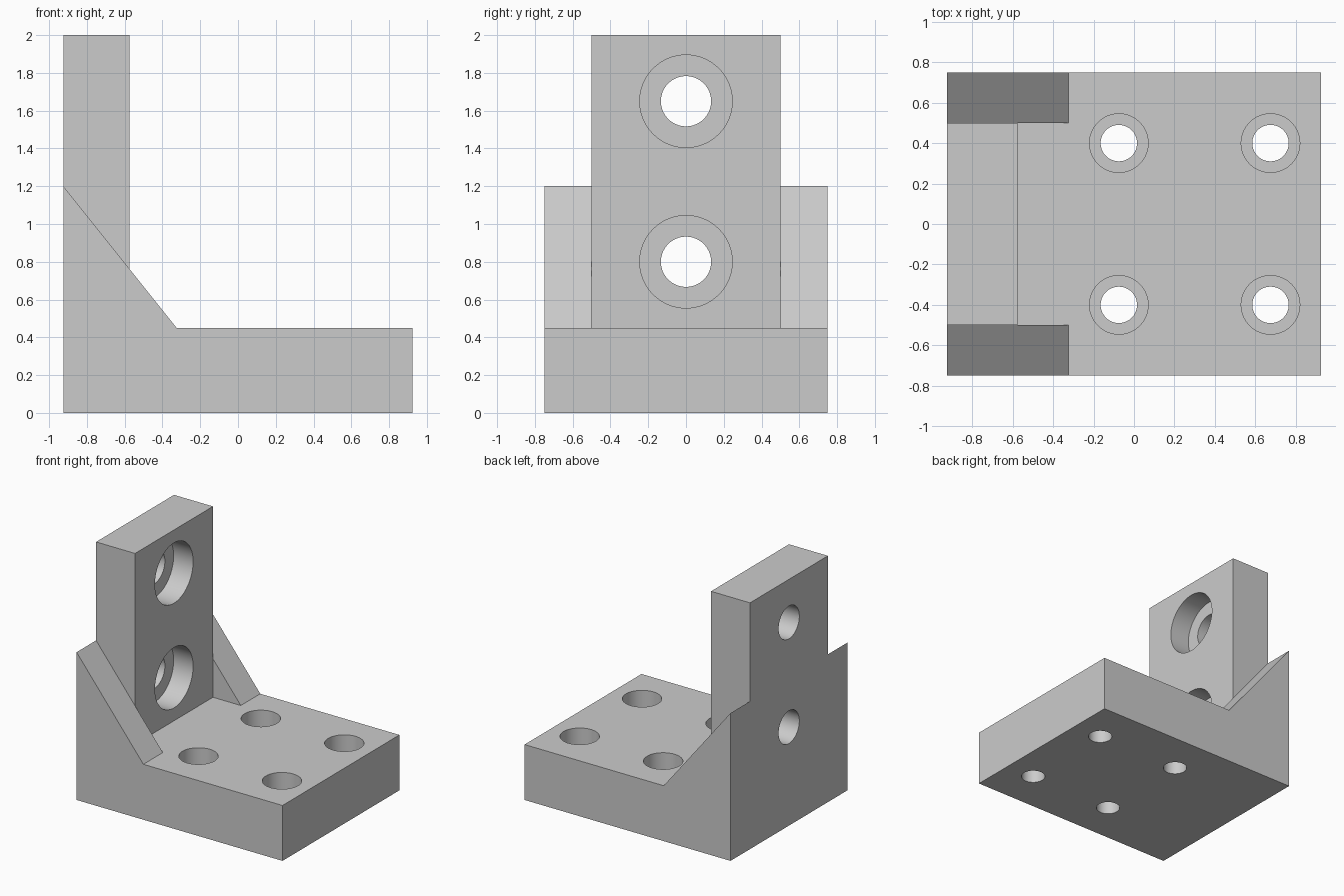
import bpy
import bmesh
import math
from mathutils import Matrix, Vector

old = bpy.data.objects.get("Cube")
if old:
    bpy.data.objects.remove(old, do_unlink=True)

GREY = (0.6, 0.6, 0.6, 1.0)
metal = bpy.data.materials.new("grey metal")
metal.use_nodes = True
metal.diffuse_color = GREY
metal.node_tree.nodes["Principled BSDF"].inputs["Base Color"].default_value = GREY

# Main dimensions
BACK, FRONT = -0.925, 0.925
HALF_WIDTH, POST_HALF = 0.75, 0.5
BASE_TOP, POST_TOP = 0.45, 2.0
POST_FACE = -0.575
GUSSET_TOP, GUSSET_TOE = 1.2, -0.325


def finish(name, bm):
    bmesh.ops.recalc_face_normals(bm, faces=bm.faces)
    mesh = bpy.data.meshes.new(name)
    bm.to_mesh(mesh)
    bm.free()
    mesh.materials.append(metal)
    obj = bpy.data.objects.new(name, mesh)
    bpy.context.collection.objects.link(obj)
    return obj


def prism(name, outline, y0, y1):
    """Extrude an x-z outline along y."""
    bm = bmesh.new()
    face = bm.faces.new([bm.verts.new((x, y0, z)) for x, z in outline])
    grown = bmesh.ops.extrude_face_region(bm, geom=[face])["geom"]
    verts = [v for v in grown if isinstance(v, bmesh.types.BMVert)]
    bmesh.ops.translate(bm, verts=verts, vec=(0, y1 - y0, 0))
    return finish(name, bm)


def screw_cutter(name, mouth, axis, hole, bore, depth, thickness):
    """Stepped pin: wide bore from the mouth, narrow hole right through."""
    over = 0.05
    steps = [(0, over), (bore, over), (bore, -depth), (hole, -depth),
             (hole, -thickness - over), (0, -thickness - over)]
    bm = bmesh.new()
    verts = [bm.verts.new((r, 0, z)) for r, z in steps]
    edges = [bm.edges.new(pair) for pair in zip(verts, verts[1:])]
    bmesh.ops.spin(bm, geom=verts + edges, cent=(0, 0, 0), axis=(0, 0, 1),
                   angle=math.tau, steps=64)
    bmesh.ops.remove_doubles(bm, verts=bm.verts, dist=0.0001)
    turn = Vector((0, 0, 1)).rotation_difference(Vector(axis)).to_matrix().to_4x4()
    bm.transform(Matrix.Translation(mouth) @ turn)
    obj = finish(name, bm)
    obj.hide_render = True
    return obj


def combine(target, tool, operation):
    mod = target.modifiers.new(tool.name, 'BOOLEAN')
    mod.operation = operation
    mod.solver = 'EXACT'
    mod.object = tool
    bpy.context.view_layer.objects.active = target
    bpy.ops.object.modifier_apply(modifier=mod.name)
    bpy.data.objects.remove(tool, do_unlink=True)


# Bracket body: base slab, upright post and two side gussets
bracket = prism("angle_bracket", [(BACK, 0), (FRONT, 0), (FRONT, BASE_TOP), (BACK, BASE_TOP)],
                -HALF_WIDTH, HALF_WIDTH)
post = prism("upright_post", [(BACK, 0), (POST_FACE, 0), (POST_FACE, POST_TOP), (BACK, POST_TOP)],
             -POST_HALF, POST_HALF)
combine(bracket, post, 'UNION')
for side in (-1, 1):
    gusset = prism("side_gusset", [(BACK, 0), (GUSSET_TOE, 0), (GUSSET_TOE, BASE_TOP),
                                   (BACK, GUSSET_TOP)],
                   side * POST_HALF, side * HALF_WIDTH)
    combine(bracket, gusset, 'UNION')

# Counterbored screw holes in the base
for x in (-0.075, 0.675):
    for y in (-0.4, 0.4):
        pin = screw_cutter("base_hole", (x, y, BASE_TOP), (0, 0, 1),
                           0.09, 0.145, 0.225, BASE_TOP)
        combine(bracket, pin, 'DIFFERENCE')

# Larger counterbored holes in the post
for z in (0.8, 1.65):
    pin = screw_cutter("post_hole", (POST_FACE, 0, z), (1, 0, 0),
                       0.133, 0.245, 0.175, POST_FACE - BACK)
    combine(bracket, pin, 'DIFFERENCE')

# One material, flat planes and smooth hole walls
bracket.data.materials.clear()
bracket.data.materials.append(metal)
bpy.ops.object.select_all(action='DESELECT')
bracket.select_set(True)
bpy.context.view_layer.objects.active = bracket
bpy.ops.object.shade_smooth_by_angle(angle=math.radians(30))
